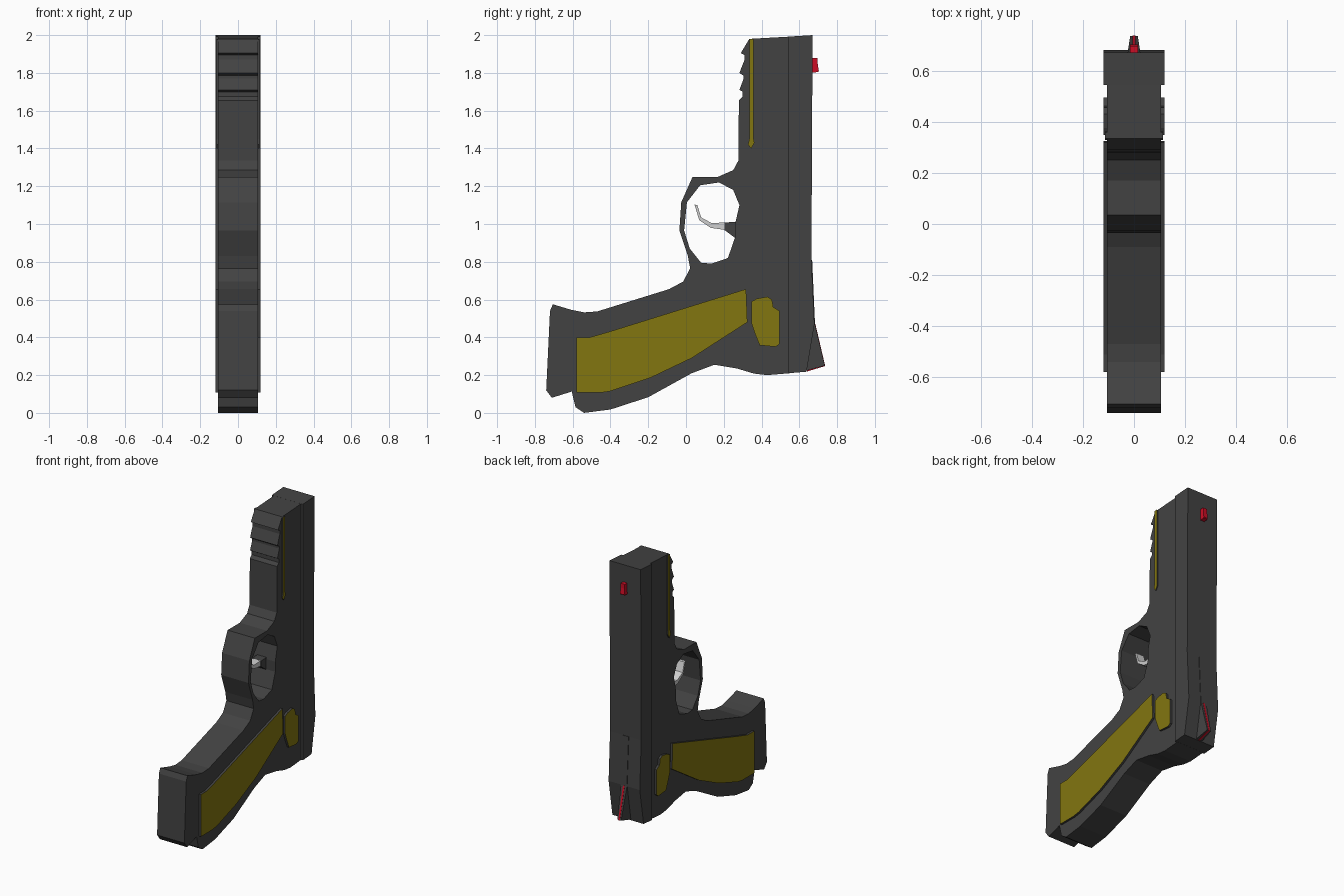
import bpy, bmesh


def material(name, rgb):
    m = bpy.data.materials.new(name)
    m.diffuse_color = (*rgb, 1)
    return m


DARK = material("dark grey", (0.055, 0.055, 0.055))
OLIVE = material("olive yellow", (0.225, 0.18, 0.005))
RED = material("red", (0.6, 0.004, 0.018))
SILVER = material("light grey", (0.62, 0.62, 0.62))


def plate(name, loops, x0, x1, mats, mirror=False, taper=None):
    """Side profile (y, z), optionally with holes, extruded along x.
    A second material goes on the faces that look sideways."""
    bm = bmesh.new()
    edges = []
    for loop in loops:
        vs = [bm.verts.new((x0, y, z)) for y, z in loop]
        edges += [bm.edges.new((vs[i - 1], vs[i])) for i in range(len(vs))]
    bmesh.ops.triangle_fill(bm, edges=edges, use_beauty=True)
    out = bmesh.ops.extrude_face_region(bm, geom=bm.faces[:], use_keep_orig=True)
    for g in out["geom"]:
        if isinstance(g, bmesh.types.BMVert):
            g.co.x = x1
    if taper:
        for v in bm.verts:
            v.co.x *= taper(v.co.y)
    bmesh.ops.recalc_face_normals(bm, faces=bm.faces[:])
    if len(mats) > 1:
        for f in bm.faces:
            f.material_index = int(abs(f.normal.x) > 0.9)
    me = bpy.data.meshes.new(name)
    bm.to_mesh(me)
    bm.free()
    for m in mats:
        me.materials.append(m)
    ob = bpy.data.objects.new(name, me)
    bpy.context.collection.objects.link(ob)
    if mirror:
        ob.modifiers.new("Mirror", 'MIRROR').use_mirror_merge = False
    return ob


# Frame: handle, guard ring and ribbed front in one outline with a hole
frame = [(0.55, 1.992), (0.335, 1.98), (0.29, 1.905), (0.31, 1.895), (0.31, 1.87),
         (0.283, 1.80), (0.305, 1.785), (0.305, 1.77), (0.283, 1.71), (0.30, 1.70),
         (0.30, 1.675), (0.28, 1.655), (0.277, 1.335), (0.25, 1.285), (0.17, 1.25),
         (0.035, 1.25), (-0.025, 1.115), (-0.035, 0.965), (0.01, 0.83), (0.022, 0.765),
         (-0.015, 0.695), (-0.09, 0.655), (-0.47, 0.537), (-0.54, 0.532), (-0.605, 0.545),
         (-0.705, 0.575), (-0.72, 0.54), (-0.74, 0.12), (-0.71, 0.08), (-0.605, 0.113),
         (-0.585, 0.03), (-0.54, 0.0), (-0.4, 0.018), (-0.2, 0.083), (0.03, 0.21),
         (0.15, 0.255), (0.27, 0.235), (0.36, 0.208), (0.43, 0.2), (0.55, 0.21)]
hole = [(0.175, 1.22), (0.25, 1.18), (0.283, 1.1), (0.26, 1.0), (0.26, 0.93),
        (0.222, 0.82), (0.135, 0.79), (0.08, 0.795), (0.02, 0.87), (-0.01, 0.965),
        (0.005, 1.115), (0.075, 1.205)]
plate("frame", [frame, hole], -0.105, 0.105, [DARK])

# Long back block
plate("slide", [[(0.543, 0.21), (0.638, 0.218), (0.68, 0.47), (0.664, 0.81),
                 (0.67, 2.0), (0.543, 1.992)]], -0.12, 0.12, [DARK])

# Tapered fin at the lower back, with a red line along its edge
plate("rear_fin", [[(0.62, 0.219), (0.735, 0.25), (0.683, 0.47), (0.668, 0.81),
                    (0.62, 0.81)]], -0.025, 0.025, [DARK],
      taper=lambda y: 1 - 0.4 * max(0, y - 0.67) / 0.065)
plate("fin_stripe", [[(0.737, 0.248), (0.685, 0.47), (0.68, 0.47), (0.73, 0.254),
                      (0.64, 0.226), (0.64, 0.219)]], -0.006, 0.006, [RED])

# Red sight
plate("front_sight", [[(0.66, 1.88), (0.697, 1.88), (0.697, 1.85), (0.703, 1.81),
                       (0.70, 1.805), (0.66, 1.80)]], -0.016, 0.016, [RED])

# Raised side panels, olive on the outer face only
panels = {
    "grip_panel": (0.12, [(-0.58, 0.4), (-0.51, 0.4), (-0.4, 0.432), (0.30, 0.65),
                          (0.318, 0.655), (0.325, 0.48), (0.03, 0.29), (-0.19, 0.185),
                          (-0.4, 0.115), (-0.45, 0.107), (-0.58, 0.107)]),
    "thumb_panel": (0.12, [(0.348, 0.59), (0.375, 0.605), (0.43, 0.615), (0.455, 0.6),
                           (0.462, 0.56), (0.495, 0.54), (0.495, 0.365), (0.475, 0.35),
                           (0.39, 0.358), (0.365, 0.42), (0.348, 0.47)]),
    "front_strip": (0.113, [(0.335, 1.978), (0.358, 1.979), (0.358, 1.45), (0.362, 1.43),
                            (0.345, 1.4), (0.328, 1.42), (0.335, 1.45)]),
}
for name, (x, outline) in panels.items():
    plate(name, [outline], 0.1, x, [DARK, OLIVE], mirror=True)

# Trigger and its mount
plate("trigger", [[(0.045, 1.103), (0.06, 1.1), (0.08, 1.035), (0.135, 1.005),
                   (0.21, 1.008), (0.21, 0.968), (0.13, 0.98), (0.07, 1.02)]],
      -0.03, 0.03, [SILVER])
plate("trigger_mount", [[(0.205, 1.008), (0.275, 1.012), (0.275, 0.92), (0.255, 0.93),
                         (0.205, 0.967)]], -0.035, 0.035, [DARK])
